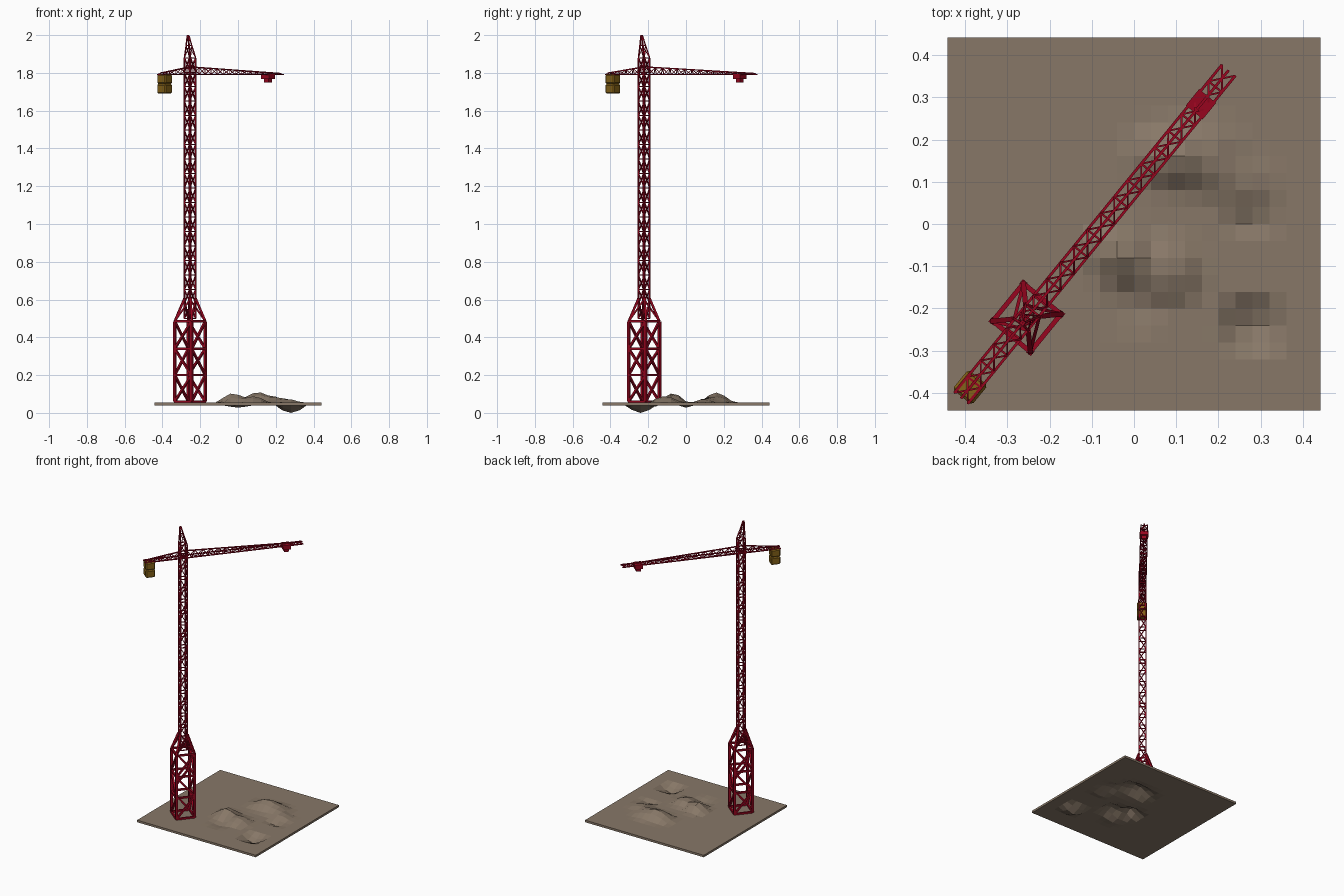
import bpy, bmesh, math
from mathutils import Vector, Matrix

if "Cube" in bpy.data.objects:
    bpy.data.objects.remove(bpy.data.objects["Cube"])

def material(name, col):
    m = bpy.data.materials.new(name)
    m.diffuse_color = (*col, 1)
    m.use_nodes = True
    m.node_tree.nodes["Principled BSDF"].inputs["Base Color"].default_value = m.diffuse_color
    return m

RED = material("crane red", (0.31, 0.0015, 0.013))
GOLD = material("counterweight ochre", (0.23, 0.12, 0.009))
EARTH = material("earth brown", (0.245, 0.187, 0.137))

# Crane frame: local x runs along the jib
CRANE = Matrix.Translation((-0.254, -0.222, 0)) @ Matrix.Rotation(math.radians(50.8), 4, 'Z')

def finish(bm, name, mat, world=CRANE):
    bmesh.ops.recalc_face_normals(bm, faces=bm.faces)
    me = bpy.data.meshes.new(name)
    bm.to_mesh(me)
    bm.free()
    me.materials.append(mat)
    ob = bpy.data.objects.new(name, me)
    ob.matrix_world = world
    bpy.context.collection.objects.link(ob)
    return ob

def bar(bm, a, b, t):
    a, b = Vector(a), Vector(b)
    d = b - a
    side = Vector((0, 0, 1)).cross(d)
    side = Vector((1, 0, 0)) if side.length < 1e-3 * d.length else side.normalized()
    up = d.normalized().cross(side)
    rot = Matrix((side, up, d.normalized())).transposed().to_4x4()
    m = Matrix.Translation((a + b) / 2) @ rot @ Matrix.Diagonal((t, t, d.length, 1))
    bmesh.ops.create_cube(bm, size=1, matrix=m)

def box(bm, c, s):
    bmesh.ops.create_cube(bm, size=1, matrix=Matrix.Translation(c) @ Matrix.Diagonal((*s, 1)))

def ring(h, z, dx=0):
    return [Vector((dx + sx * h, sy * h, z)) for sx, sy in ((1, 1), (-1, 1), (-1, -1), (1, -1))]

def lattice(bm, rings, leg, brace):
    # legs, horizontals and alternating diagonals on four sides
    for j, r in enumerate(rings):
        for i in range(4):
            k = (i + 1) % 4
            bar(bm, r[i], r[k], brace)
            if j + 1 < len(rings):
                n = rings[j + 1]
                bar(bm, r[i], n[i], leg)
                if j % 2:
                    bar(bm, r[k], n[i], brace)
                else:
                    bar(bm, r[i], n[k], brace)

# Wide base tower
bm = bmesh.new()
BH = 0.0575
lattice(bm, [ring(BH, z) for z in (0.06, 0.2, 0.34, 0.485)], 0.0145, 0.0115)
finish(bm, "base_tower", RED)

# Tapered collar joining base and mast
MH = 0.0212
bm = bmesh.new()
lo, hi = ring(BH, 0.485), ring(MH, 0.605)
for i in range(4):
    bar(bm, lo[i], hi[i], 0.012)
    bar(bm, lo[i], hi[(i + 1) % 4], 0.008)
finish(bm, "base_collar", RED)

# Slim mast
bm = bmesh.new()
N = 18
lattice(bm, [ring(MH, 0.50 + (1.88 - 0.50) * i / N) for i in range(N + 1)], 0.0075, 0.0052)
finish(bm, "mast", RED)

# Peak above the jib
bm = bmesh.new()
lattice(bm, [ring(MH, 1.88), ring(0.0105, 1.945, -0.009), ring(0.003, 1.998, -0.016)], 0.0055, 0.0035)
finish(bm, "mast_peak", RED)

# Triangular jib and counter jib
def lattice_arm(name, end, z_end, n):
    bm = bmesh.new()
    W, ZB, ZT = 0.0205, 1.792, 1.832
    pts = []
    for i in range(n + 1):
        f = i / n
        x = end * f
        pts.append((Vector((x, W, ZB)), Vector((x, -W, ZB)),
                    Vector((x, 0, ZT + (z_end - ZT) * f))))
    for i in range(n):
        (l, r, t), (l2, r2, t2) = pts[i], pts[i + 1]
        bar(bm, l, r, 0.005)
        for a, b in ((l, l2), (r, r2), (t, t2)):
            bar(bm, a, b, 0.0065)
        mid = (t + t2) / 2
        for a in (l, r, l2, r2):
            bar(bm, a, mid, 0.0042)
        if i % 2:
            bar(bm, l, r2, 0.0042)
        else:
            bar(bm, r, l2, 0.0042)
    finish(bm, name, RED)

lattice_arm("jib", 0.757, 1.797, 15)
lattice_arm("counter_jib", -0.247, 1.799, 5)

# Trolley and hook block
bm = bmesh.new()
box(bm, (0.653, 0, 1.783), (0.05, 0.052, 0.03))
box(bm, (0.653, 0, 1.760), (0.028, 0.03, 0.022))
finish(bm, "trolley", RED)

# Counterweight blocks
for name, z in (("upper_counterweight", 1.767), ("lower_counterweight", 1.7155)):
    bm = bmesh.new()
    box(bm, (-0.213, 0, z), (0.06, 0.06, 0.05))
    bmesh.ops.bevel(bm, geom=bm.edges[:], offset=0.006, segments=1, affect='EDGES')
    finish(bm, name, GOLD)

# Ground sheet with mounds and hollows: x, y, radius x, radius y, height
BUMPS = [(-0.03, -0.07, 0.08, 0.08, 0.05), (0.08, -0.11, 0.09, 0.09, 0.034),
         (0.07, 0.16, 0.09, 0.09, 0.036), (0.16, 0.16, 0.11, 0.10, 0.038),
         (0.26, 0.09, 0.08, 0.08, 0.02), (0.28, -0.24, 0.08, 0.075, -0.04),
         (0.0, -0.20, 0.07, 0.06, -0.012), (0.27, 0.01, 0.07, 0.05, -0.014)]
bm = bmesh.new()
bmesh.ops.create_grid(bm, x_segments=22, y_segments=22, size=0.442)
for v in bm.verts:
    v.co.z = 0.054
    for x, y, rx, ry, h in BUMPS:
        d = ((v.co.x - x) / rx) ** 2 + ((v.co.y - y) / ry) ** 2
        v.co.z += h * max(0, 1 - d) ** 1.3
ob = finish(bm, "ground_sheet", EARTH, Matrix())
if ob.data.polygons[0].normal.z < 0:
    ob.data.flip_normals()
sol = ob.modifiers.new("thickness", 'SOLIDIFY')
sol.thickness = 0.014
sol.offset = -1
